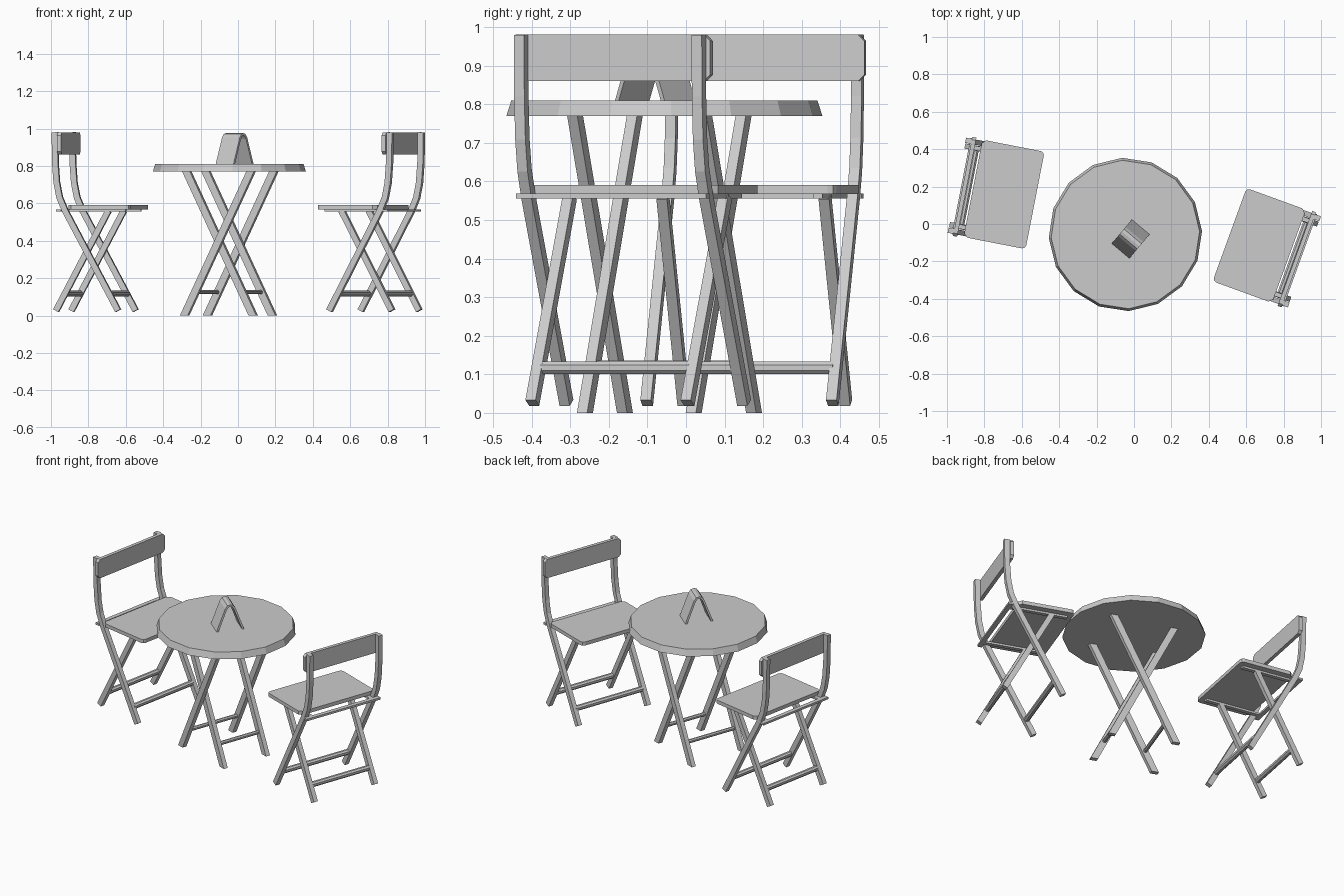
import bpy, bmesh
from math import radians, cos, sin, pi
from mathutils import Matrix, Vector

if "Cube" in bpy.data.objects:
    bpy.data.objects.remove(bpy.data.objects["Cube"])


def frame(x, y, deg):
    return Matrix.Translation((x, y, 0)) @ Matrix.Rotation(radians(deg), 4, 'Z')


def prism(name, mat, ring_a, ring_b):
    """Closed solid between two matching rings of points."""
    bm = bmesh.new()
    a = [bm.verts.new(mat @ Vector(p)) for p in ring_a]
    b = [bm.verts.new(mat @ Vector(p)) for p in ring_b]
    n = len(a)
    bm.faces.new(a)
    bm.faces.new(b[::-1])
    for i in range(n):
        j = (i + 1) % n
        bm.faces.new((a[i], b[i], b[j], a[j]))
    bmesh.ops.recalc_face_normals(bm, faces=bm.faces)
    me = bpy.data.meshes.new(name)
    bm.to_mesh(me)
    bm.free()
    ob = bpy.data.objects.new(name, me)
    bpy.context.collection.objects.link(ob)
    return ob


def side_profile(name, mat, outline, y0, y1):
    """Outline in x/z, extruded along y."""
    return prism(name, mat, [(x, y0, z) for x, z in outline],
                 [(x, y1, z) for x, z in outline])


def ribbon(path, t):
    """Outline of constant thickness t around an open path."""
    pts = [Vector(p) for p in path]
    left, right = [], []
    for i, p in enumerate(pts):
        dirs = []
        if i > 0:
            dirs.append((p - pts[i - 1]).normalized())
        if i < len(pts) - 1:
            dirs.append((pts[i + 1] - p).normalized())
        d = sum(dirs, Vector((0, 0))).normalized()
        n = Vector((-d.y, d.x)) * (t / 2 / d.dot(dirs[0]))
        left.append(tuple(p + n))
        right.append(tuple(p - n))
    return left + right[::-1]


def circle(x, z, r, n, y):
    return [(x + r * cos(2 * pi * (i + .5) / n), y, z + r * sin(2 * pi * (i + .5) / n))
            for i in range(n)]


def rung(name, mat, x, z, r, half):
    return prism(name, mat, circle(x, z, r, 8, -half), circle(x, z, r, 8, half))


def chair(label, mat):
    # seat with clipped corners
    x0, x1, h = 0.0, 0.338, 0.265
    c = 0.02
    out = [(x0, -h + c), (x0 + .006, -h + .006), (x0 + c, -h),
           (x1 - c, -h), (x1, -h + c), (x1, h - c), (x1 - c, h),
           (x0 + c, h), (x0 + .006, h - .006), (x0, h - c)]
    prism(label + "_seat", mat, [(x, y, .567) for x, y in out],
          [(x, y, .59) for x, y in out])

    # backrest board with clipped corners
    b, k = 0.27, 0.016
    out = [(-b, .86 + k), (-b + k, .86), (b - k, .86), (b, .86 + k),
           (b, .98 - k), (b - k, .98), (-b + k, .98), (-b, .98 - k)]
    prism(label + "_backrest", mat, [(.372, y, z) for y, z in out],
          [(.394, y, z) for y, z in out])

    # outer frame: bent back post running into front leg; inner frame: back leg
    post = ribbon([(.41, .98), (.408, .82), (.40, .71), (.384, .63),
                   (.354, .56), (.066, .026)], .032)
    back = ribbon([(.125, .56), (.41, .026)], .032)
    for s, side in ((-1, "a"), (1, "b")):
        side_profile(f"{label}_post_and_front_leg_{side}", mat, post,
                     s * .245 - .014, s * .245 + .014)
        side_profile(f"{label}_back_leg_{side}", mat, back,
                     s * .214 - .014, s * .214 + .014)
        # seat side rail
        side_profile(f"{label}_side_rail_{side}", mat,
                     [(.03, .555), (.385, .555), (.385, .567), (.03, .567)],
                     s * .214 - .012, s * .214 + .012)

    # cross bars
    side_profile(label + "_rear_rail", mat,
                 [(.375, .555), (.402, .555), (.402, .568), (.375, .568)], -.262, .262)
    rung(label + "_front_rung", mat, .112, .117, .017, .24)
    rung(label + "_back_rung", mat, .362, .117, .017, .205)


chair("left_chair", frame(-.529, .126, 169))
chair("right_chair", frame(.511, -.057, -20))

# round 16-sided table top, narrower at its upper face
table = frame(-.046, -.056, -20)


def disc(r, z):
    return [(r * cos(pi * i / 8), r * sin(pi * i / 8), z) for i in range(16)]


prism("table_top", table, disc(.41, .769), disc(.397, .81))

# crossed table legs, flat on the floor, with one rung per frame
for s, half, label in ((1, .15, "inner"), (-1, .178, "outer")):
    foot, top, w = s * .19, -s * .19, .022
    leg = [(foot - w, 0), (foot + w, 0), (top + w, .775), (top - w, .775)]
    for m in (-1, 1):
        side_profile(f"table_{label}_leg_{'a' if m < 0 else 'b'}", table, leg,
                     m * half - .014, m * half + .014)
    rung(f"table_{label}_rung", table, foot * (1 - 2 * .125 / .775), .125, .012, half)

# folded stand on the table: bent sheet open at both ends
sheet = ribbon([(-.078, .808), (-.026, .948), (-.014, .965), (0, .969),
                (.014, .965), (.026, .948), (.078, .808)], .012)
side_profile("napkin_stand", frame(-.018, -.08, 50), sheet, -.062, .062)
